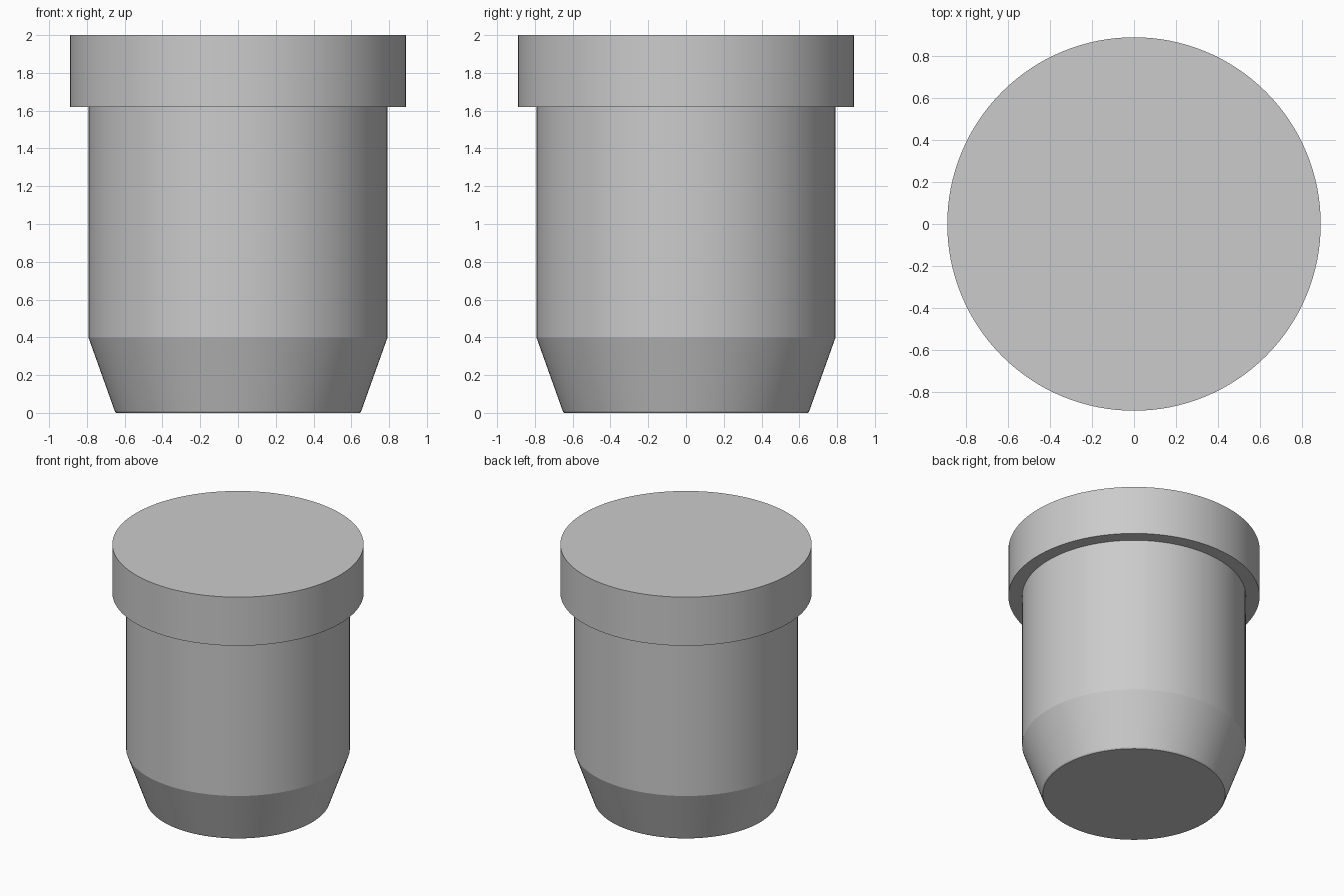
import bpy, bmesh, math

if "Cube" in bpy.data.objects:
    bpy.data.objects.remove(bpy.data.objects["Cube"])

SIDES = 128


def lathe(name, profile):
    """Closed solid of revolution from (radius, z) rings, bottom to top."""
    bm = bmesh.new()
    rings = []
    for r, z in profile:
        rings.append([bm.verts.new((r * math.cos(2 * math.pi * i / SIDES),
                                    r * math.sin(2 * math.pi * i / SIDES), z))
                      for i in range(SIDES)])
    for low, high in zip(rings, rings[1:]):
        for i in range(SIDES):
            j = (i + 1) % SIDES
            bm.faces.new((low[i], low[j], high[j], high[i]))
    bm.faces.new(rings[0][::-1])
    bm.faces.new(rings[-1])
    mesh = bpy.data.meshes.new(name)
    bm.to_mesh(mesh)
    bm.free()
    obj = bpy.data.objects.new(name, mesh)
    bpy.context.collection.objects.link(obj)
    bpy.ops.object.select_all(action='DESELECT')
    obj.select_set(True)
    bpy.context.view_layer.objects.active = obj
    bpy.ops.object.shade_smooth_by_angle(angle=math.radians(15))
    return obj


# Plug: tiny eased foot, tapered end, straight shank, overhanging flat head
lathe("flanged_plug", [
    (0.645, 0.0), (0.652, 0.008),
    (0.792, 0.40), (0.792, 1.62),
    (0.89, 1.62), (0.89, 2.0),
])
